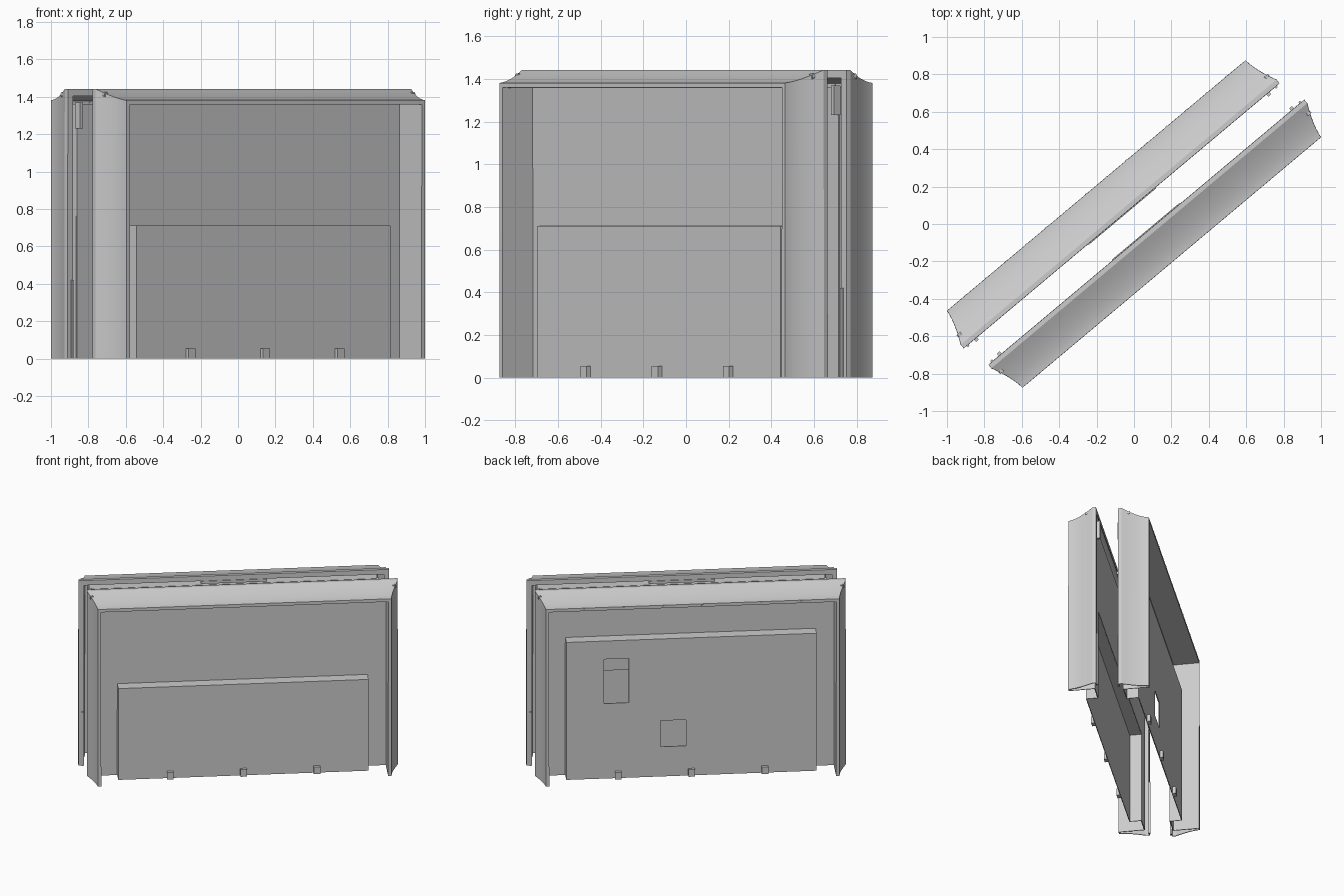
import bpy, bmesh, math
from mathutils import Matrix, Vector

cube = bpy.data.objects.get("Cube")
if cube:
    bpy.data.objects.remove(cube)

grey = bpy.data.materials.new("light_grey")
grey.use_nodes = True
COLOUR = (0.6, 0.6, 0.6, 1)
grey.diffuse_color = COLOUR
grey.node_tree.nodes["Principled BSDF"].inputs["Base Color"].default_value = COLOUR

# Shared sizes: x runs along a panel, d is depth towards its outer face
HALF, TOP = 1.02, 1.36        # opening of the casing
BACK, LIP, FACE = 0.1, 0.285, 0.184
BOX = 0.886                   # half width of the raised box


def finish(bm, name, frame, thickness=0):
    bmesh.ops.remove_doubles(bm, verts=bm.verts, dist=0.0005)
    bmesh.ops.recalc_face_normals(bm, faces=bm.faces)
    mesh = bpy.data.meshes.new(name)
    bm.to_mesh(mesh)
    bm.free()
    mesh.materials.append(grey)
    ob = bpy.data.objects.new(name, mesh)
    bpy.context.collection.objects.link(ob)
    ob.matrix_world = frame
    if thickness:
        bpy.ops.object.select_all(action='DESELECT')
        ob.select_set(True)
        bpy.context.view_layer.objects.active = ob
        mod = ob.modifiers.new("sheet", 'SOLIDIFY')
        mod.thickness, mod.offset = thickness, 0
        bpy.ops.object.modifier_apply(modifier=mod.name)
        bpy.ops.object.shade_smooth_by_angle(angle=math.radians(25))
    return ob


def quad(bm, points):
    bm.faces.new([bm.verts.new((x, -d, z)) for x, d, z in points])


def wall(bm, outer, depth, holes):
    """Upright sheet with rectangular holes, each given as x0, x1, z0, z1."""
    rects = [outer] + holes
    xs = sorted({x for r in rects for x in r[:2]})
    zs = sorted({z for r in rects for z in r[2:]})
    for x0, x1 in zip(xs, xs[1:]):
        for z0, z1 in zip(zs, zs[1:]):
            mx, mz = (x0 + x1) / 2, (z0 + z1) / 2
            if not any(h[0] < mx < h[1] and h[2] < mz < h[3] for h in holes):
                quad(bm, [(x0, depth, z0), (x1, depth, z0), (x1, depth, z1), (x0, depth, z1)])


def block(bm, x0, x1, d0, d1, z0, z1):
    scale = Matrix.Diagonal((x1 - x0, d1 - d0, z1 - z0, 1))
    centre = Vector((x0 + x1, -d0 - d1, z0 + z1)) / 2
    bmesh.ops.create_cube(bm, size=1, matrix=Matrix.Translation(centre) @ scale)


def casing(name, frame):
    # Mitred coved frame: profile of outset and depth swept up, across and down
    profile = [(0, BACK), (0, LIP), (0.02, LIP)]
    for i in range(1, 13):
        t = i / 12
        profile.append((0.02 + 0.06 * t ** 1.5, LIP - 0.185 * t))
    profile += [(0.08, 0.078), (0.045, 0.078)]
    bm = bmesh.new()
    rows = []
    for o, d in profile:
        w, h = HALF + o, TOP + o
        rows.append([(-w, d, 0), (-w, d, h), (w, d, h), (w, d, 0)])
    for a, b in zip(rows, rows[1:]):
        for i in range(3):
            quad(bm, [a[i], a[i + 1], b[i + 1], b[i]])
    finish(bm, name + "_casing", frame, 0.006)


def panel(name, frame, height, holes):
    casing(name, frame)

    # Recessed sheet, open behind the raised box
    bm = bmesh.new()
    wall(bm, (-HALF, HALF, 0, TOP), BACK, [(-BOX, BOX, 0, height)])
    finish(bm, name + "_sheet", frame, 0.006)

    # Hollow raised box
    bm = bmesh.new()
    wall(bm, (-BOX, BOX, 0, height), FACE, holes)
    xs = sorted({-BOX, BOX} | {x for h in holes for x in h[:2]})
    zs = sorted({0, height} | {z for h in holes for z in h[2:]})
    for x0, x1 in zip(xs, xs[1:]):
        quad(bm, [(x0, BACK, height), (x1, BACK, height), (x1, FACE, height), (x0, FACE, height)])
    for s in (-BOX, BOX):
        for z0, z1 in zip(zs, zs[1:]):
            quad(bm, [(s, BACK, z0), (s, FACE, z0), (s, FACE, z1), (s, BACK, z1)])
    finish(bm, name + "_box", frame, 0.006)

    # Feet along the bottom of the box
    bm = bmesh.new()
    for x in (-0.52, 0, 0.52):
        block(bm, x - 0.023, x + 0.023, FACE, 0.21, 0, 0.055)
    finish(bm, name + "_feet", frame)

    # Clips and edge strips on the inner side
    bm = bmesh.new()
    for s in (-1, 1):
        for x, half, d0, d1, z0, z1 in ((1.02, 0.01, 0.06, BACK, 1.23, 1.37),
                                        (1.075, 0.006, 0.066, 0.078, 0, 0.42)):
            block(bm, s * x - half, s * x + half, d0, d1, z0, z1)
    finish(bm, name + "_clips", frame)

    # Slim grip under the inner top edge
    bm = bmesh.new()
    block(bm, -0.235, 0.235, 0.07, 0.08, 1.385, 1.405)
    finish(bm, name + "_grip", frame)

    # Pins at the top corners
    bm = bmesh.new()
    for s in (-1, 1):
        place = Matrix.Translation((s * 1.072, -0.12, 1.412)) @ Matrix.Rotation(math.pi / 2, 4, 'X')
        bmesh.ops.create_cone(bm, cap_ends=True, segments=16, radius1=0.014,
                              radius2=0.014, depth=0.07, matrix=place)
    finish(bm, name + "_pins", frame)


# Two panels standing back to back
turn = math.radians(40)
shift = Matrix.Translation((0.0225, 0, 0))
front = Matrix.Rotation(turn, 4, 'Z') @ shift
rear = Matrix.Rotation(turn + math.pi, 4, 'Z') @ shift
panel("front", front, 0.71, [])
panel("rear", rear, 1.07, [(-0.62, -0.445, 0.585, 0.93), (-0.22, -0.04, 0.232, 0.435)])

# Row of small studs along the rear casing
bm = bmesh.new()
for i in range(14):
    x = -0.91 + 0.14 * i
    block(bm, x - 0.006, x + 0.006, LIP - 0.005, LIP + 0.005, 1.366, 1.378)
finish(bm, "rear_studs", rear)
